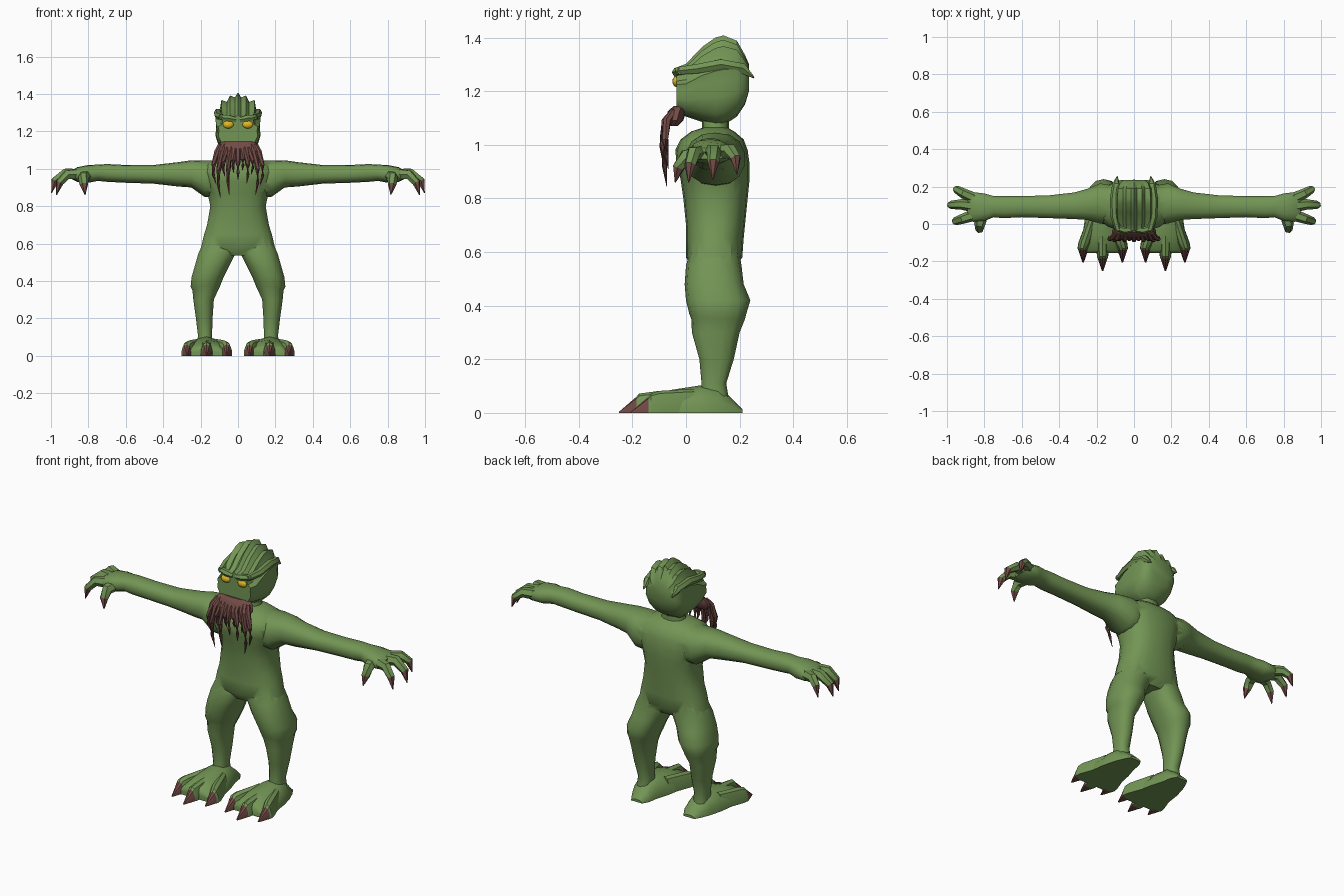
import bpy, bmesh, math
from mathutils import Vector

if "Cube" in bpy.data.objects:
    bpy.data.objects.remove(bpy.data.objects["Cube"])


def material(name, rgb):
    m = bpy.data.materials.new(name)
    m.diffuse_color = (*rgb, 1)
    m.use_nodes = True
    m.node_tree.nodes["Principled BSDF"].inputs["Base Color"].default_value = m.diffuse_color
    return m


GREEN = material("skin_green", (0.17, 0.30, 0.09))
BROWN = material("claw_brown", (0.17, 0.07, 0.06))
YELLOW = material("eye_yellow", (0.75, 0.48, 0.02))


def loft(name, rings, mats=(GREEN,), claw_from=99, angle=40):
    """Skin a list of point rings; spans from claw_from on take the second material."""
    bm = bmesh.new()
    loops = [[bm.verts.new(p) for p in r] for r in rings]
    n = len(rings[0])
    for k, (a, b) in enumerate(zip(loops, loops[1:])):
        for i in range(n):
            j = (i + 1) % n
            f = bm.faces.new((a[i], a[j], b[j], b[i]))
            f.material_index = int(k >= claw_from)
    bm.faces.new(loops[0])
    bm.faces.new(loops[-1]).material_index = int(len(rings) > claw_from)
    bmesh.ops.recalc_face_normals(bm, faces=bm.faces)
    me = bpy.data.meshes.new(name)
    bm.to_mesh(me)
    bm.free()
    for m in mats:
        me.materials.append(m)
    ob = bpy.data.objects.new(name, me)
    bpy.context.collection.objects.link(ob)
    smooth(ob, angle)
    return ob


def smooth(ob, angle):
    bpy.ops.object.select_all(action='DESELECT')
    ob.select_set(True)
    bpy.context.view_layer.objects.active = ob
    bpy.ops.object.shade_smooth_by_angle(angle=math.radians(angle))


def box_ring(axis, t, u0, u1, v0, v1, n=14, power=0.85, s=1):
    """Rounded ring filling a rectangle at position t along the axis."""
    pts = []
    for i in range(n):
        a = 2 * math.pi * (i + 0.5) / n
        c, d = math.cos(a), math.sin(a)
        u = (u0 + u1) / 2 + (u1 - u0) / 2 * math.copysign(abs(c) ** power, c)
        v = (v0 + v1) / 2 + (v1 - v0) / 2 * math.copysign(abs(d) ** power, d)
        x, y, z = (t, u, v) if axis == 'x' else (u, v, t)
        pts.append(Vector((x * s, y, z)))
    return pts


def tube(name, path, n=6, s=1, **kw):
    """Round tube through (x, y, z, radius) points."""
    p = [Vector((q[0] * s, q[1], q[2])) for q in path]
    rings = []
    for i, c in enumerate(p):
        q = (p[min(i + 1, len(p) - 1)] - p[max(i - 1, 0)]).to_track_quat('Z', 'Y')
        r = path[i][3]
        rings.append([c + q @ Vector((r * math.cos(2 * math.pi * k / n),
                                      r * math.sin(2 * math.pi * k / n), 0)) for k in range(n)])
    return loft(name, rings, **kw)


def flat_ring(x, y, w, h, s):
    """Dome section resting on the ground, for feet and toes."""
    shape = [(-1, 0), (-0.95, 0.45), (-0.55, 0.88), (0, 1), (0.55, 0.88), (0.95, 0.45), (1, 0)]
    return [Vector(((x + w * a) * s, y, h * b)) for a, b in shape]


# Torso: height, half width, front, back
torso = [(.535, .09, .03, .18), (.58, .2, 0, .21), (.65, .183, 0, .215), (.7, .167, 0, .22),
         (.8, .15, -.01, .23), (.87, .165, -.02, .237), (.93, .19, -.035, .237),
         (.98, .2, -.04, .23), (1.02, .18, -.02, .215), (1.05, .13, .02, .18), (1.066, .06, .07, .15)]
body = loft("body", [box_ring('z', z, -w, w, a, b, 18, .8) for z, w, a, b in torso])

# Legs: height, inner, outer, front, back
leg = [(.62, .01, .18, .02, .195), (.55, .01, .213, 0, .207), (.48, .045, .233, -.005, .215),
       (.42, .075, .25, 0, .24), (.37, .095, .255, .012, .225), (.35, .105, .245, .02, .22),
       (.3, .128, .24, .022, .2), (.2, .135, .226, .05, .178), (.11, .138, .215, .058, .15),
       (.05, .135, .22, .05, .16)]
# Arms and palms: distance out, front, back, bottom, top
arm = [(.08, .02, .2, .84, 1.045), (.18, .0, .22, .85, 1.045), (.25, .02, .19, .9, 1.045),
       (.32, .025, .17, .905, 1.035), (.45, .03, .155, .92, 1.02), (.6, .035, .15, .925, 1.02),
       (.7, .03, .15, .93, 1.025), (.75, .035, .15, .935, 1.022), (.8, .015, .165, .925, 1.02),
       (.86, .01, .172, .93, 1.008), (.89, .03, .155, .945, .99)]
limbs = []
for s in (1, -1):
    limbs.append(loft("leg", [box_ring('z', *r, s=s) for r in leg]))
    limbs.append(loft("arm", [box_ring('x', *r, s=s) for r in arm]))
# Fuse limbs into the body
for limb in limbs:
    mod = body.modifiers.new("fuse", 'BOOLEAN')
    mod.operation, mod.solver, mod.object = 'UNION', 'EXACT', limb
    bpy.context.view_layer.objects.active = body
    bpy.ops.object.modifier_apply(modifier=mod.name)
    bpy.data.objects.remove(limb)
smooth(body, 50)

# Clawed fingers, the last span being the claw
fingers = {
    "back_finger": [(.84, .13, .97, .032), (.915, .165, .978, .027), (.95, .185, .95, .021), (.965, .19, .89, .002)],
    "middle_finger": [(.85, .095, .97, .034), (.925, .105, .975, .028), (.98, .102, .935, .022), (.997, .1, .87, .002)],
    "front_finger": [(.85, .05, .97, .032), (.915, .028, .968, .027), (.955, .015, .925, .022), (.97, .01, .86, .002)],
    "thumb": [(.81, .06, .965, .034), (.825, 0, .955, .03), (.825, -.028, .915, .023), (.817, -.04, .86, .002)],
}
foot = [(.165, .21, .035, .015), (.165, .175, .055, .05), (.172, .12, .07, .1), (.17, .05, .09, .102),
        (.167, -.06, .108, .085), (.167, -.14, .11, .06), (.167, -.155, .1, .04)]
for s, side in ((1, "left"), (-1, "right")):
    for name, path in fingers.items():
        tube(f"{side}_{name}", path, s=s, mats=(GREEN, BROWN), claw_from=2)
    # Foot and its three clawed toes
    loft(f"{side}_foot", [flat_ring(*r, s) for r in foot])
    for k, (x, tip) in enumerate(((.062, -.205), (.168, -.25), (.272, -.205))):
        rings = [(.167 + (x - .167) * .5, .03, .03, .09), (.167 + (x - .167) * .9, -.1, .036, .082),
                 (x, tip + .075, .03, .072), (x, tip + .065, .026, .06), (x, tip, .004, .004)]
        loft(f"{side}_toe_{k}", [flat_ring(*r, s) for r in rings], (GREEN, BROWN), 3, 30)

# Neck
loft("neck", [box_ring('z', z, -w, w, .06, .16) for z, w in ((1.04, .07), (1.1, .06))])

# Ridged head: half section swept front to back (depth, half width, bottom, top)
half = [(0, 0), (.5, .03), (.85, .14), (1, .32), (.97, .5), (1, .62), (.82, .7), (.74, .88),
        (.5, .85), (.36, .95), (.14, .92), (0, 1)]
section = half + [(-x, z) for x, z in half[-2:0:-1]]
slices = [(-.036, .105, 1.12, 1.288), (0, .115, 1.105, 1.302), (.06, .12, 1.085, 1.365),
          (.11, .12, 1.07, 1.4), (.14, .12, 1.073, 1.408), (.19, .115, 1.105, 1.388),
          (.22, .1, 1.15, 1.335), (.235, .075, 1.2, 1.3)]
loft("head", [[Vector((w * x, y, b + (t - b) * z)) for x, z in section]
              for y, w, b, t in slices], angle=35)

for s, side in ((1, "left"), (-1, "right")):
    # Swept crest ending in a rear spike, and heavy brow
    tube(f"{side}_crest", [(.085, -.035, 1.275, .016), (.105, .04, 1.283, .02), (.107, .13, 1.3, .022),
                           (.095, .21, 1.285, .022), (.09, .254, 1.25, .003)], s=s, angle=30)
    tube(f"{side}_brow", [(.01, -.03, 1.262, .014), (.05, -.034, 1.27, .019), (.1, -.02, 1.275, .014)],
         s=s, angle=30)
    # Eye
    bpy.ops.mesh.primitive_uv_sphere_add(segments=14, ring_count=8, location=(.052 * s, -.033, 1.236))
    eye = bpy.context.object
    eye.name = f"{side}_eye"
    eye.scale = (.029, .018, .021)
    eye.data.materials.append(YELLOW)
    smooth(eye, 60)

# Beard pad and hanging tentacles
loft("beard_pad", [box_ring('z', z, -w, w, a, b) for z, w, a, b in
                   ((1.145, .09, -.045, 0), (1.125, .112, -.068, 0), (1.09, .12, -.075, -.01), (1.07, .1, -.07, -.03))],
     (BROWN,))
tips = [.92, .845, .96, .86, .98, .94, .99, .92, .97, .86, .91]
for k, tip in enumerate(tips):
    i = k - 5
    deep = -.006 * (k % 2)
    drop = 1.09 - tip
    tube(f"tentacle_{k}", [(i * .019, -.045, 1.125, .014), (i * .0225, -.07 + deep, 1.09, .015),
                           (i * .026, -.08 + deep, 1.09 - drop * .4, .013),
                           (i * .0265, -.074 + deep, 1.09 - drop * .7, .009),
                           (i * .0235, -.066 + deep, tip, .001)], mats=(BROWN,))
